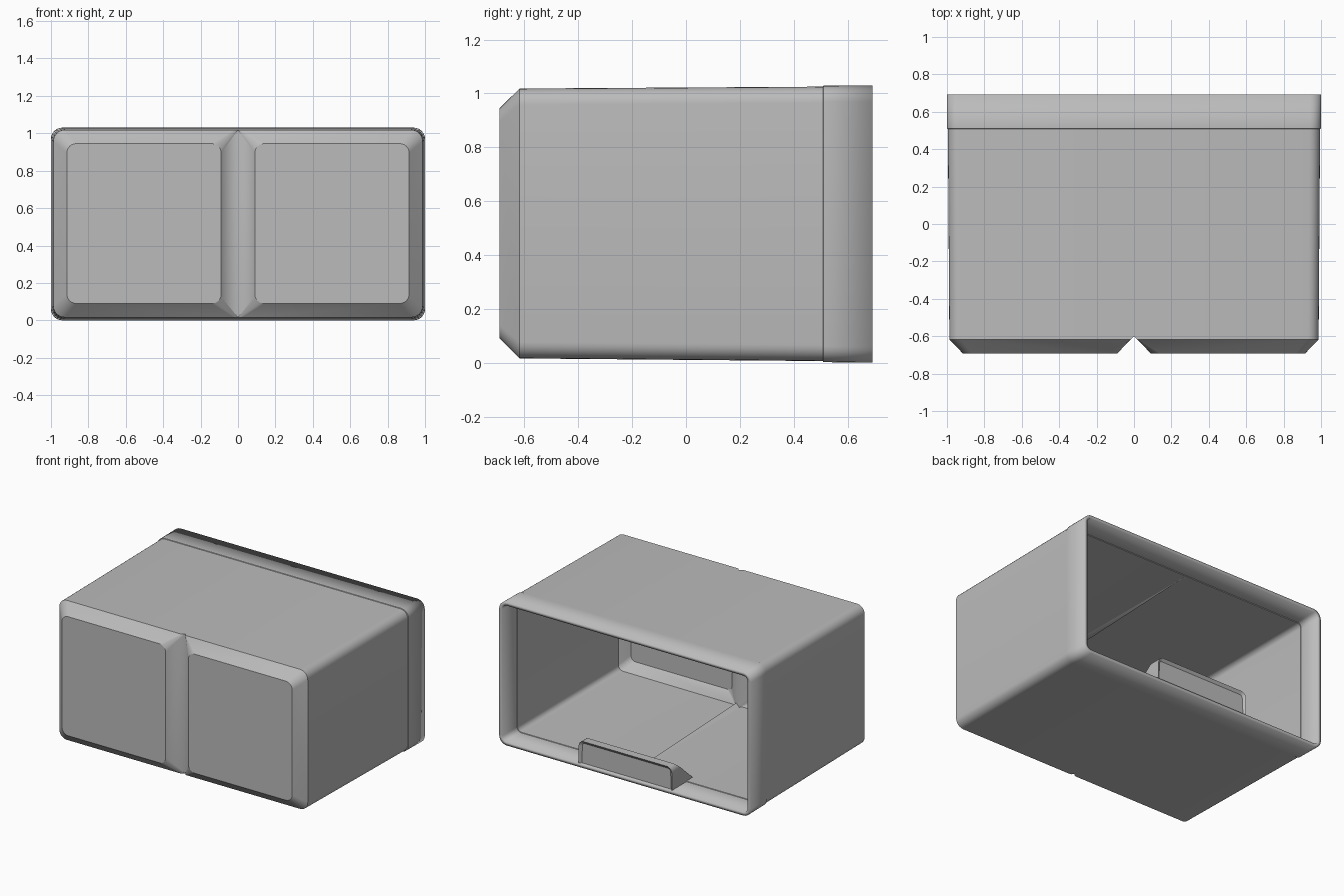
import bpy, bmesh, math

cube = bpy.data.objects.get("Cube")
if cube:
    bpy.data.objects.remove(cube)

grey = bpy.data.materials.new("plain grey")
grey.use_nodes = True
color = (0.5, 0.5, 0.5, 1)
grey.diffuse_color = color
grey.node_tree.nodes["Principled BSDF"].inputs["Base Color"].default_value = color

WALL = 0.025
BACK = 0.692
GROOVE_Y = -0.6
STEPS = 6


def finish(bm, name):
    bmesh.ops.recalc_face_normals(bm, faces=bm.faces)
    mesh = bpy.data.meshes.new(name)
    bm.to_mesh(mesh)
    bm.free()
    obj = bpy.data.objects.new(name, mesh)
    bpy.context.collection.objects.link(obj)
    mesh.materials.append(grey)
    return obj


def smooth(obj, angle):
    bpy.ops.object.select_all(action='DESELECT')
    obj.select_set(True)
    bpy.context.view_layer.objects.active = obj
    bpy.ops.object.shade_smooth_by_angle(angle=math.radians(angle))


def half_ring(x0, x1, z0, z1, r_out, r_in, square):
    """Rounded outline of one half; square inner corners keep the middle seam flush."""
    corners = [(x1, z1, -1, -1, r_out, r_out, 0), (x0, z1, 1, -1, r_in, 0 if square else r_in, 90),
               (x0, z0, 1, 1, r_in, 0 if square else r_in, 180), (x1, z0, -1, 1, r_out, r_out, 270)]
    points = []
    for cx, cz, sx, sz, rx, rz, start in corners:
        for i in range(STEPS + 1):
            a = math.radians(start + 90 * i / STEPS)
            x = cx + sx * rx + rx * math.cos(a)
            z = cz + sz * rz + rz * math.sin(a)
            points.append((max(x, x0), z))
    return points


# Hollow body: half is lofted from back to front, then mirrored and thickened
sections = [  # y, half width, bottom, top
    (BACK, 1.0, 0.0, 1.03),
    (0.51, 0.999, 0.002, 1.029),
    (0.508, 0.995, 0.006, 1.025),
    (None, 0.987, 0.016, 1.018),
]
bm = bmesh.new()
rings = []
for y, w, low, high in sections:
    ring = half_ring(0, w, low, high, 0.06, 0.02, True)
    rings.append([bm.verts.new((x, GROOVE_Y - min(x, 0.018) if y is None else y, z))
                  for x, z in ring])
panel = half_ring(0.09, 0.915, 0.09, 0.945, 0.05, 0.05, False)
rings.append([bm.verts.new((x, -BACK, z)) for x, z in panel])
for a, b in zip(rings, rings[1:]):
    for i in range(len(a)):
        j = (i + 1) % len(a)
        quad = (a[i], a[j], b[j], b[i])
        if max(v.co.x for v in quad) > 1e-4:
            bm.faces.new(quad)
bm.faces.new(rings[-1])
bmesh.ops.remove_doubles(bm, verts=bm.verts, dist=1e-5)
body = finish(bm, "storage_box_shell")
mirror = body.modifiers.new("mirror", 'MIRROR')
mirror.use_clip = True
shell = body.modifiers.new("wall", 'SOLIDIFY')
shell.thickness = WALL
shell.offset = -1
shell.use_even_offset = True
smooth(body, 25)

# Wedge-shaped finger tab on the floor at the open back
bm = bmesh.new()
profile = [(BACK - 0.002, 0.012), (BACK - 0.002, 0.19), (0.63, 0.19), (0.44, 0.02)]
ends = [[bm.verts.new((x, y, z)) for y, z in profile] for x in (-0.37, 0.37)]
for end in ends:
    bm.faces.new(end)
for i in range(len(profile)):
    j = (i + 1) % len(profile)
    bm.faces.new((ends[0][i], ends[0][j], ends[1][j], ends[1][i]))
bmesh.ops.recalc_face_normals(bm, faces=bm.faces)
top_sides = [e for e in bm.edges
             if abs(e.verts[0].co.x - e.verts[1].co.x) < 1e-4
             and all(v.co.z > 0.15 for v in e.verts)]
bmesh.ops.bevel(bm, geom=top_sides, offset=0.04, segments=5, affect='EDGES', profile=0.5)
bm.normal_update()
back_face = max((f for f in bm.faces if f.normal.y > 0.99), key=lambda f: f.calc_area())
bmesh.ops.inset_region(bm, faces=[back_face], thickness=0.02, depth=-0.015)
tab = finish(bm, "finger_tab")
smooth(tab, 30)
